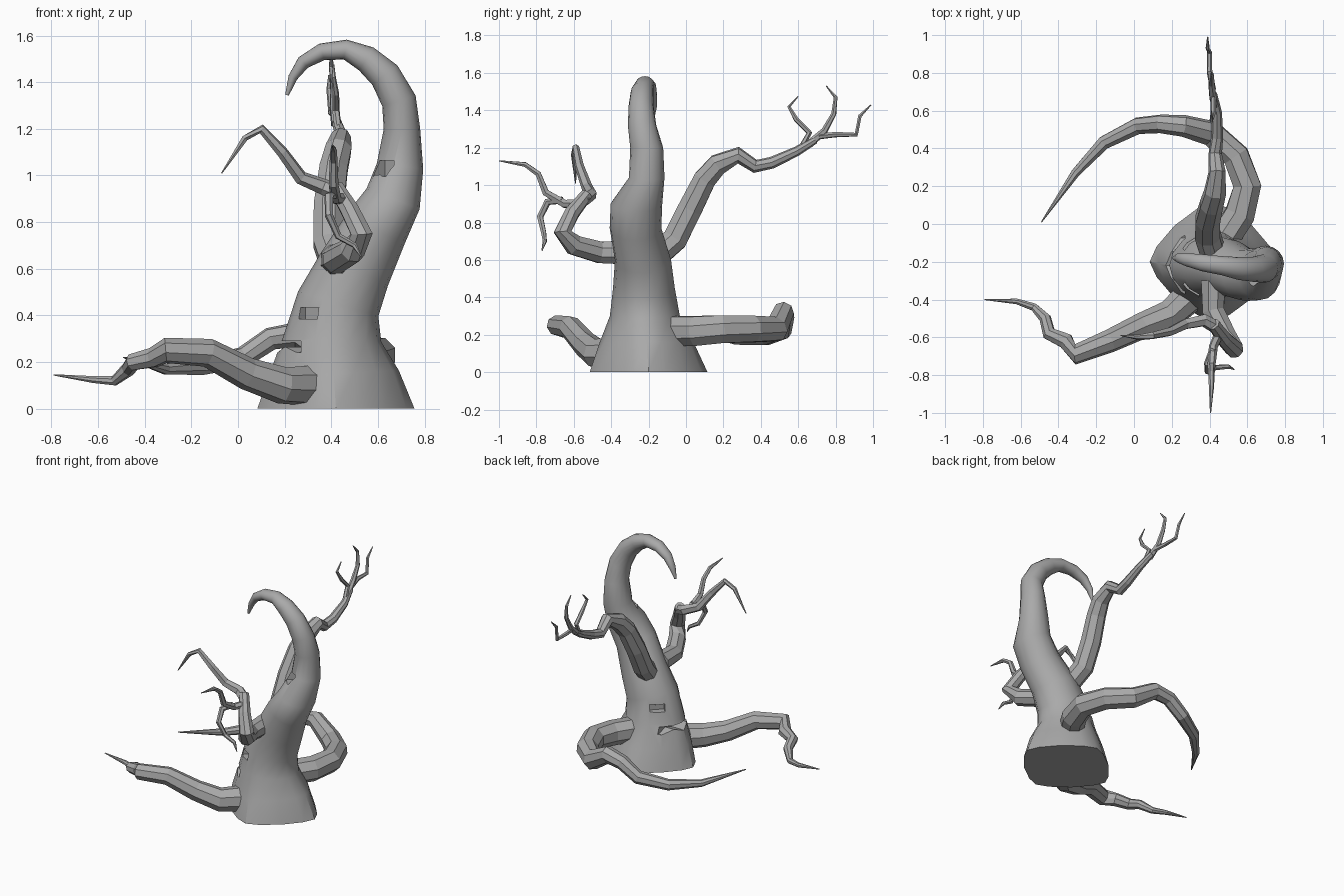
import bpy, bmesh, math
from mathutils import Vector, Matrix

if "Cube" in bpy.data.objects:
    bpy.data.objects.remove(bpy.data.objects["Cube"], do_unlink=True)

bark = bpy.data.materials.new("grey_bark")
bark.use_nodes = True
GREY = (0.4, 0.4, 0.4, 1)
bark.diffuse_color = GREY
bark.node_tree.nodes["Principled BSDF"].inputs["Base Color"].default_value = GREY


def make_object(name, bm):
    bmesh.ops.recalc_face_normals(bm, faces=bm.faces)
    mesh = bpy.data.meshes.new(name)
    bm.to_mesh(mesh)
    bm.free()
    mesh.materials.append(bark)
    obj = bpy.data.objects.new(name, mesh)
    bpy.context.collection.objects.link(obj)
    return obj


def skin_rings(name, rings):
    """Bridge equal rings of points into a closed tube."""
    bm = bmesh.new()
    loops = [[bm.verts.new(co) for co in ring] for ring in rings]
    count = len(rings[0])
    for low, high in zip(loops, loops[1:]):
        for i in range(count):
            j = (i + 1) % count
            bm.faces.new((low[i], low[j], high[j], high[i]))
    bm.faces.new(loops[0][::-1])
    bm.faces.new(loops[-1])
    return make_object(name, bm)


def path_tangents(points):
    last = len(points) - 1
    return [(points[min(i + 1, last)] - points[max(i - 1, 0)]).normalized()
            for i in range(last + 1)]


def limb(name, path, sides=8):
    """Faceted tapering tube along (x, y, z, radius) points."""
    points = [Vector(p[:3]) for p in path]
    tangents = path_tangents(points)
    u = tangents[0].orthogonal().normalized()
    rings = []
    for point, tangent, data in zip(points, tangents, path):
        u = (u - tangent * u.dot(tangent)).normalized()
        v = tangent.cross(u)
        angles = [math.tau * (i + 0.5) / sides for i in range(sides)]
        rings.append([point + data[3] * (u * math.cos(a) + v * math.sin(a)) for a in angles])
    return skin_rings(name, rings)


def rounded(value, power):
    return math.copysign(abs(value) ** (2 / power), value)


def trunk_tube(name, path, sides=16):
    """Tube of (x, y, z, half width, half depth); diamond foot, round above."""
    points = [Vector(p[:3]) for p in path]
    tangents = path_tangents(points)
    tangents[0] = Vector((0, 0, 1))
    rings = []
    for point, tangent, data in zip(points, tangents, path):
        u = Vector((tangent.z, 0, -tangent.x)).normalized()
        v = Vector((0, 1, 0))
        power = min(2, 1.4 + 1.4 * point.z)
        angles = [math.tau * i / sides for i in range(sides)]
        rings.append([point + u * data[3] * rounded(math.cos(a), power)
                      + v * data[4] * rounded(math.sin(a), power) for a in angles])
    return skin_rings(name, rings)


def carve(target, cutter):
    """Subtract the cutter from the target and discard the cutter."""
    cutter.hide_render = True
    mod = target.modifiers.new("carve", "BOOLEAN")
    mod.operation = "DIFFERENCE"
    mod.solver = "EXACT"
    mod.object = cutter
    bpy.context.view_layer.objects.active = target
    bpy.ops.object.modifier_apply(modifier=mod.name)
    bpy.data.objects.remove(cutter, do_unlink=True)


def box_cutter(center, size, turn, tilt):
    bm = bmesh.new()
    bmesh.ops.create_cube(bm, size=1)
    place = (Matrix.Translation(center) @ Matrix.Rotation(turn, 4, "Z")
             @ Matrix.Rotation(tilt, 4, "X") @ Matrix.Diagonal((*size, 1)))
    bmesh.ops.transform(bm, matrix=place, verts=bm.verts)
    return make_object("hollow_cutter", bm)


def mouth_cutter(center, width, depth, teeth):
    """Slit with a level top lip and a zigzag bottom lip."""
    x, y, z = center
    outline = [(y + width / 2, z + .02), (y - width / 2, z + .02)]
    for i in range(teeth + 1):
        drop = .03 if i % 2 else .005
        outline.append((y - width / 2 + width * i / teeth, z - drop))
    rings = [[Vector((px, py, pz)) for py, pz in outline] for px in (x - depth, x + depth)]
    return skin_rings("mouth_cutter", rings)


# Trunk: flared foot, bulging body and a hooked crown
trunk = trunk_tube("trunk", [
    (.42, -.2, 0, .337, .315), (.41, -.21, .15, .28, .255),
    (.405, -.22, .3, .21, .187), (.43, -.225, .45, .18, .165),
    (.5, -.23, .6, .16, .15), (.59, -.27, .77, .14, .138),
    (.665, -.265, .9, .122, .138), (.695, -.21, 1.04, .1, .095),
    (.703, -.21, 1.2, .078, .088), (.69, -.235, 1.32, .075, .076),
    (.63, -.24, 1.43, .068, .066), (.55, -.235, 1.5, .058, .06),
    (.46, -.22, 1.54, .043, .05), (.36, -.205, 1.53, .037, .045),
    (.28, -.19, 1.485, .03, .035), (.235, -.18, 1.42, .02, .025),
    (.21, -.18, 1.345, .008, .008)])

# Carved face: two slanted eyes, a toothed mouth and a knot hole
for side in (-1, 1):
    carve(trunk, box_cutter((.29, -.225 + side * .135, .41), (.1, .1, .05),
                            -side * math.radians(45), 0))
carve(trunk, mouth_cutter((.14, -.22, .27), .44, .13, 6))
carve(trunk, box_cutter((.63, -.28, 1.03), (.07, .08, .07), math.radians(40), 0))

bpy.ops.object.select_all(action="DESELECT")
trunk.select_set(True)
bpy.context.view_layer.objects.active = trunk
bpy.ops.object.shade_smooth_by_angle(angle=math.radians(35))

# Back arm and its three fingers
limb("back_arm", [
    (.42, -.16, .62, .07), (.39, -.06, .71, .072), (.39, .02, .87, .07),
    (.41, .1, 1.03, .065), (.43, .17, 1.11, .06), (.44, .28, 1.16, .045),
    (.43, .37, 1.1, .036), (.44, .46, 1.12, .032), (.44, .59, 1.18, .026),
    (.42, .69, 1.24, .02)])
limb("back_finger_inner", [
    (.43, .61, 1.19, .016), (.42, .66, 1.28, .016), (.42, .59, 1.35, .014),
    (.41, .55, 1.42, .01), (.41, .6, 1.475, .003)], 6)
limb("back_finger_middle", [
    (.42, .66, 1.22, .022), (.41, .74, 1.29, .018), (.41, .79, 1.38, .014),
    (.4, .8, 1.47, .011), (.4, .75, 1.53, .003)], 6)
limb("back_finger_outer", [
    (.42, .71, 1.26, .016), (.4, .8, 1.27, .015), (.4, .91, 1.27, .013),
    (.39, .93, 1.37, .011), (.39, .99, 1.43, .003)], 6)

# Front arm and its three fingers
limb("front_arm", [
    (.42, -.3, .64, .07), (.42, -.46, .64, .062), (.49, -.6, .68, .058),
    (.53, -.66, .75, .05), (.48, -.61, .85, .042), (.42, -.53, .95, .034)])
limb("front_finger_long", [
    (.44, -.55, .92, .036), (.37, -.51, .95, .035), (.27, -.53, .99, .03),
    (.19, -.57, 1.1, .025), (.1, -.59, 1.2, .02), (.03, -.6, 1.16, .015),
    (-.07, -.59, 1.01, .003)], 6)
limb("front_finger_raised", [
    (.45, -.58, .9, .025), (.42, -.65, .9, .024), (.41, -.75, .96, .021),
    (.41, -.79, 1.06, .017), (.41, -.86, 1.11, .014), (.405, -1, 1.13, .003)], 6)
limb("front_finger_drooping", [
    (.42, -.66, .92, .02), (.39, -.74, .91, .02), (.39, -.78, .83, .018),
    (.43, -.76, .74, .015), (.5, -.755, .7, .012), (.53, -.77, .65, .003)], 6)

# Curling roots
limb("front_root", [
    (.32, -.36, .1, .09), (.19, -.48, .1, .08), (.04, -.54, .15, .07),
    (-.13, -.62, .24, .062), (-.31, -.69, .25, .055), (-.36, -.62, .22, .045),
    (-.45, -.58, .2, .038), (-.47, -.5, .17, .032), (-.53, -.44, .12, .022),
    (-.62, -.41, .125, .016), (-.79, -.4, .145, .003)])
limb("back_root", [
    (.45, -.12, .22, .085), (.56, .05, .22, .085), (.6, .2, .23, .08),
    (.54, .36, .23, .075), (.41, .48, .23, .07), (.26, .52, .32, .058),
    (.14, .53, .3, .05), (.02, .52, .22, .046), (-.16, .43, .18, .038),
    (-.31, .27, .17, .025), (-.49, .01, .22, .003)])
